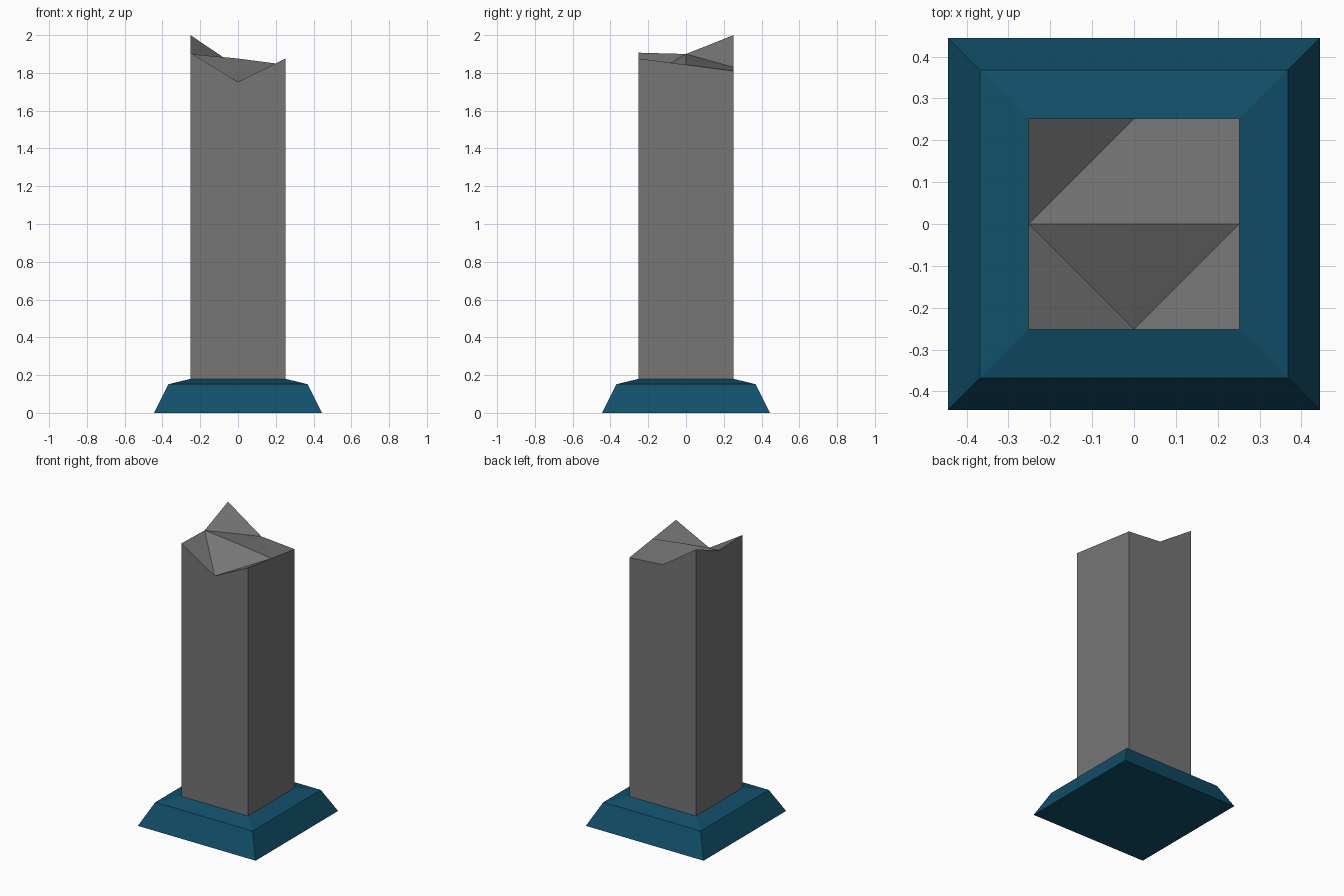
import bpy, bmesh

if "Cube" in bpy.data.objects:
    bpy.data.objects.remove(bpy.data.objects["Cube"])

def material(name, rgb):
    m = bpy.data.materials.new(name)
    m.diffuse_color = (*rgb, 1.0)
    m.use_nodes = True
    m.node_tree.nodes["Principled BSDF"].inputs["Base Color"].default_value = m.diffuse_color
    return m

def finish(bm, name, mat):
    bmesh.ops.recalc_face_normals(bm, faces=bm.faces[:])
    me = bpy.data.meshes.new(name)
    bm.to_mesh(me)
    bm.free()
    me.materials.append(mat)
    ob = bpy.data.objects.new(name, me)
    bpy.context.collection.objects.link(ob)
    return ob

def bridge(bm, lower, upper):
    n = len(lower)
    for i in range(n):
        j = (i + 1) % n
        bm.faces.new((lower[i], lower[j], upper[j], upper[i]))

stone = material("grey stone", (0.18, 0.18, 0.18))
blue = material("deep blue", (0.0055, 0.079, 0.142))

# Directions around a square: corners and edge middles, counter-clockwise
AROUND = [(-1, -1), (0, -1), (1, -1), (1, 0), (1, 1), (0, 1), (-1, 1), (-1, 0)]

# Stepped plinth: square rings stacked as (half width, height)
bm = bmesh.new()
rings = [[bm.verts.new((x * h, y * h, z)) for x, y in AROUND[::2]]
         for h, z in [(0.445, 0.0), (0.368, 0.152), (0.252, 0.18)]]
for low, high in zip(rings, rings[1:]):
    bridge(bm, low, high)
bm.faces.new(rings[0][::-1])
bm.faces.new(rings[-1])
finish(bm, "plinth", blue)

# Broken column: square shaft with a jagged top, height per corner and middle
W = 0.252
TOPS = [1.907, 1.752, 1.876, 1.843, 1.81, 1.83, 2.0, 1.90]
bm = bmesh.new()
low = [bm.verts.new((x * W, y * W, 0.18)) for x, y in AROUND]
top = [bm.verts.new((x * W, y * W, z)) for (x, y), z in zip(AROUND, TOPS)]
bridge(bm, low, top)
centre = bm.verts.new((0, 0, 1.876))
for i in range(0, 8, 2):
    bm.faces.new((top[i - 1], top[i], top[i + 1]))
    bm.faces.new((top[i - 1], top[i + 1], centre))
bm.faces.new(low[::-1])
finish(bm, "broken_column", stone)
